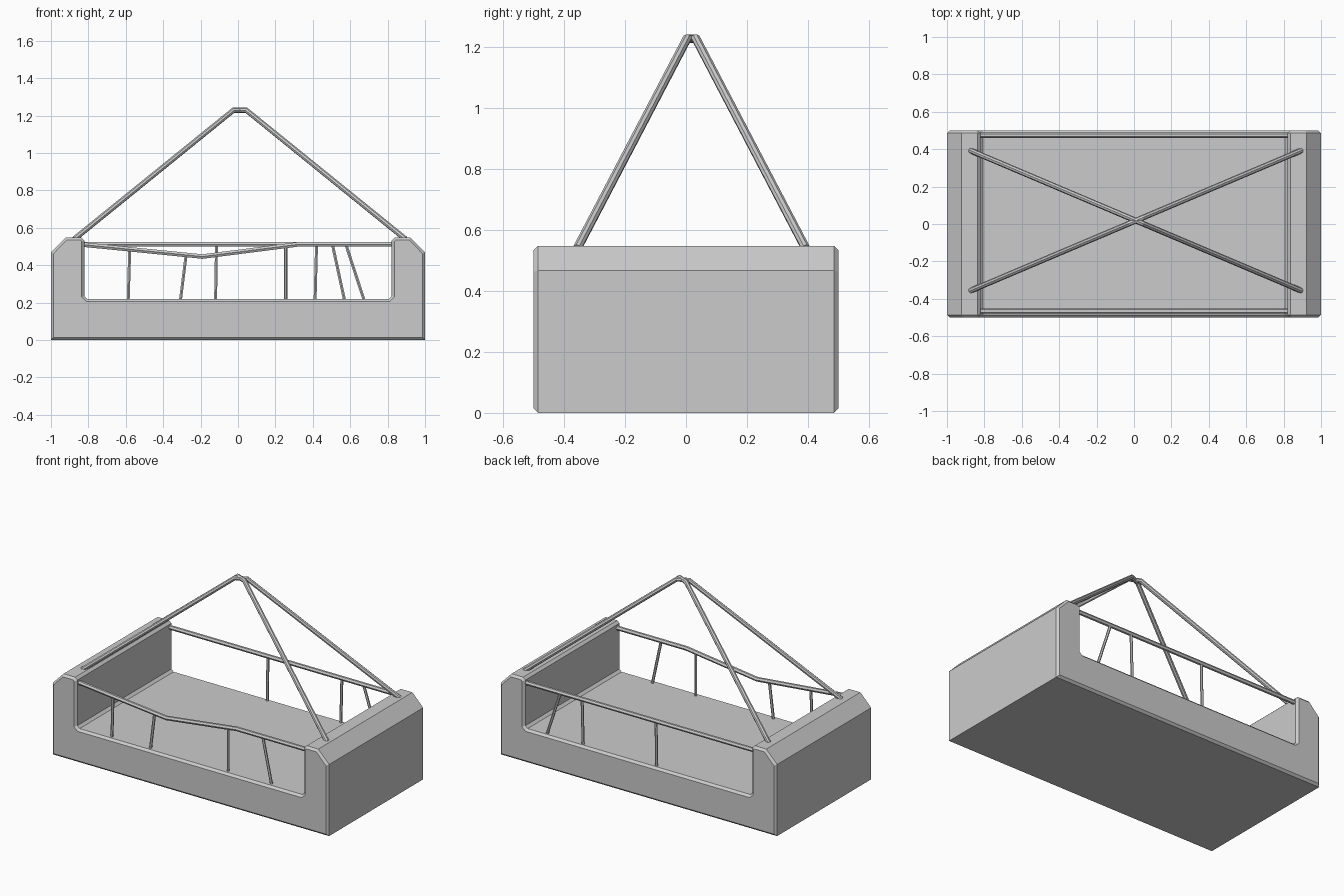
import bpy, bmesh

if "Cube" in bpy.data.objects:
    bpy.data.objects.remove(bpy.data.objects["Cube"])


def build_deck():
    # U-shaped front profile, mirrored in x, extruded through the depth
    half = [(1, 0), (1, 0.468), (0.922, 0.548), (0.838, 0.548),
            (0.822, 0.533), (0.822, 0.235), (0.806, 0.22)]
    profile = half + [(-x, z) for x, z in reversed(half)]
    bm = bmesh.new()
    face = bm.faces.new([bm.verts.new((x, -0.5, z)) for x, z in profile])
    out = bmesh.ops.extrude_face_region(bm, geom=[face])
    moved = [g for g in out["geom"] if isinstance(g, bmesh.types.BMVert)]
    bmesh.ops.translate(bm, verts=moved, vec=(0, 1, 0))
    bmesh.ops.recalc_face_normals(bm, faces=bm.faces[:])
    # Chamfer the outlines of the front and back faces
    rims = [e for e in bm.edges if abs(e.verts[0].co.y - e.verts[1].co.y) < 1e-4]
    rims = [e for e in rims if len(e.link_faces) == 2]
    bmesh.ops.bevel(bm, geom=rims, offset=0.014, segments=1,
                    profile=0.5, affect='EDGES')
    mesh = bpy.data.meshes.new("deck")
    bm.to_mesh(mesh)
    bm.free()
    bpy.context.collection.objects.link(bpy.data.objects.new("deck", mesh))


def tube(name, points, radius, sides_quarter=1):
    # Round bar following a path, converted to a mesh
    curve = bpy.data.curves.new(name, 'CURVE')
    curve.dimensions = '3D'
    curve.bevel_depth = radius
    curve.bevel_resolution = sides_quarter
    curve.use_fill_caps = True
    spline = curve.splines.new('POLY')
    spline.points.add(len(points) - 1)
    for p, co in zip(spline.points, points):
        p.co = (*co, 1)
    obj = bpy.data.objects.new(name, curve)
    bpy.context.collection.objects.link(obj)
    bpy.ops.object.select_all(action='DESELECT')
    obj.select_set(True)
    bpy.context.view_layer.objects.active = obj
    bpy.ops.object.convert(target='MESH')
    bpy.ops.object.shade_smooth_by_angle()


build_deck()

# Hand rails: the front one is dented, the back one straight
FRONT, BACK = -0.465, 0.474
tube("front_rail", [(-0.83, FRONT, 0.51), (-0.19, FRONT, 0.446),
                    (0.32, FRONT, 0.511), (0.83, FRONT, 0.511)], 0.014)
tube("back_rail", [(-0.83, BACK, 0.511), (0.83, BACK, 0.511)], 0.014)

# Rail posts: (y, bottom x, top x, top z)
posts = [(FRONT, -0.587, -0.579, 0.48), (FRONT, -0.308, -0.278, 0.45),
         (FRONT, 0.255, 0.255, 0.50), (FRONT, 0.57, 0.505, 0.51),
         (BACK, -0.12, -0.115, 0.51), (BACK, 0.412, 0.42, 0.51),
         (BACK, 0.675, 0.577, 0.51)]
for y, x0, x1, z1 in posts:
    tube("rail_post", [(x0, y, 0.21), (x1, y, z1)], 0.009)

# Crossing suspension cables meeting at the apex
for s in (1, -1):
    ends = [(-0.875, 0.018 + s * 0.375, 0.54), (0.895, 0.018 - s * 0.375, 0.54)]
    top = [(-0.025, 0.018 + s * 0.015, 1.228), (0.045, 0.018 - s * 0.015, 1.228)]
    tube("suspension_cable", [ends[0], top[0], top[1], ends[1]], 0.015, 2)
